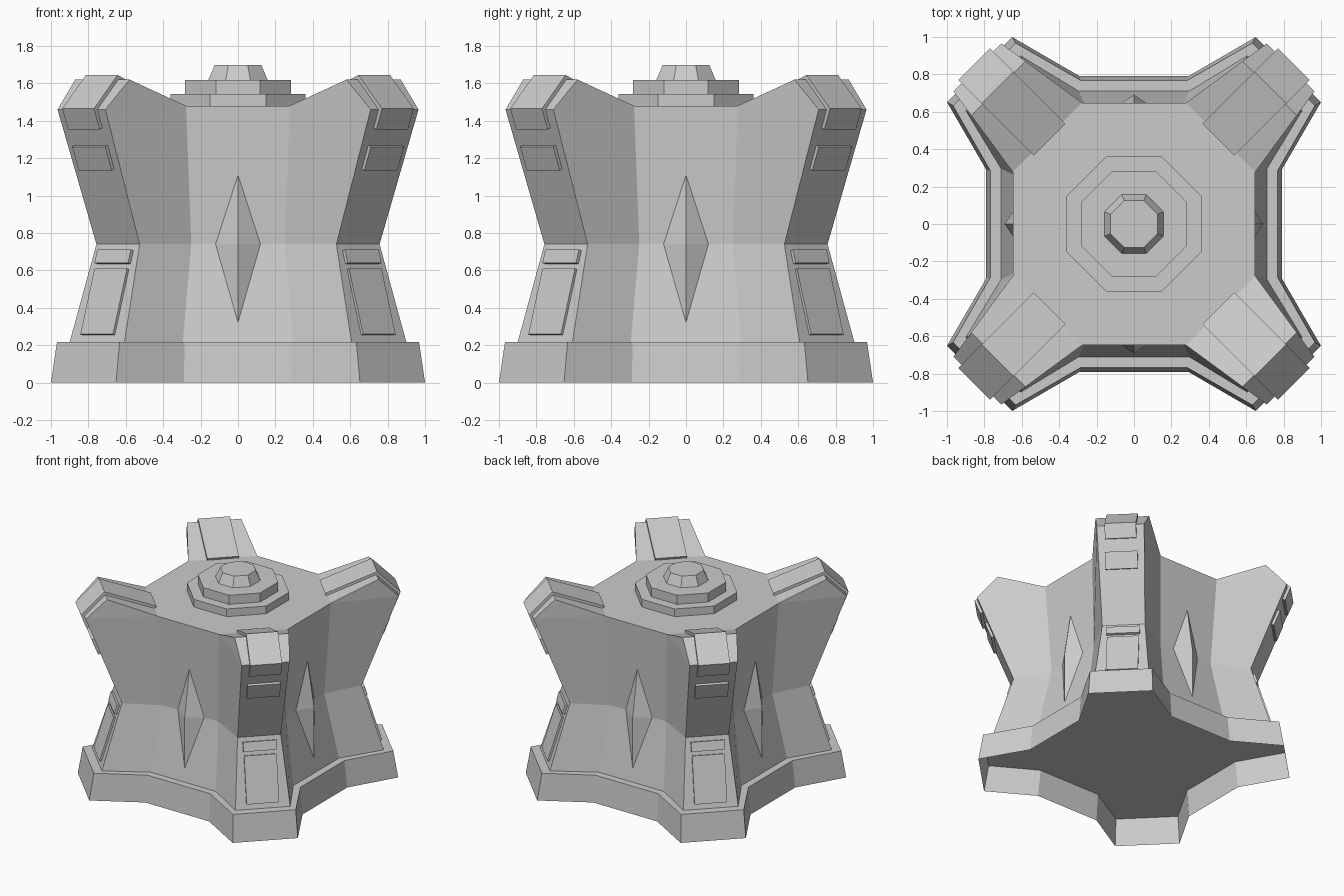
import bpy
import bmesh
import math
from mathutils import Vector, Matrix

if "Cube" in bpy.data.objects:
    bpy.data.objects.remove(bpy.data.objects["Cube"], do_unlink=True)

# Single matte grey for the whole structure
grey = bpy.data.materials.new("plain_grey")
grey.use_nodes = True
GREY = (0.6, 0.6, 0.6, 1.0)
grey.diffuse_color = GREY
grey.node_tree.nodes["Principled BSDF"].inputs["Base Color"].default_value = GREY

LEDGE = 0.217  # height of the plinth
WAIST = 0.74   # height of the narrowest section


def finish(name, bm):
    bmesh.ops.recalc_face_normals(bm, faces=bm.faces[:])
    mesh = bpy.data.meshes.new(name)
    bm.to_mesh(mesh)
    bm.free()
    mesh.materials.append(grey)
    obj = bpy.data.objects.new(name, mesh)
    bpy.context.collection.objects.link(obj)


def turn(k, offset=0.0):
    return Matrix.Rotation(k * math.pi / 2 + offset, 4, "Z")


def ring(bm, a, b, s, t, z_flat, z_tip):
    """Four-armed outline: flat side (a wide, b out), arm tip corners (s, t)."""
    quarter = [(-a, -b, z_flat), (a, -b, z_flat), (s, -t, z_tip), (t, -s, z_tip)]
    return [bm.verts.new(turn(k) @ Vector(p)) for k in range(4) for p in quarter]


def bridge(bm, low, high):
    n = len(low)
    for i in range(n):
        j = (i + 1) % n
        bm.faces.new((low[i], low[j], high[j], high[i]))


# Plinth: a shell that is open underneath, with a flat deck on top
bm = bmesh.new()
low = ring(bm, 0.29, 0.79, 0.652, 1.0, 0.0, 0.0)
high = ring(bm, 0.285, 0.768, 0.633, 0.968, LEDGE, LEDGE)
bridge(bm, low, high)
bm.faces.new(high)
finish("plinth", bm)

# Waisted body with four flared arms, standing on the deck
bm = bmesh.new()
rings = [
    ring(bm, 0.295, 0.71, 0.607, 0.90, LEDGE, LEDGE),
    ring(bm, 0.25, 0.61, 0.526, 0.757, WAIST, WAIST),
    ring(bm, 0.278, 0.648, 0.709, 0.965, 1.48, 1.46),
]
for low, high in zip(rings, rings[1:]):
    bridge(bm, low, high)
top = rings[-1]
bm.faces.new([top[4 * k + i] for k in range(4) for i in (0, 1)])
for k in range(4):
    flat, tip_a, tip_b = top[4 * k + 1:4 * k + 4]
    next_flat = top[(4 * k + 4) % 16]
    ridge_a = bm.verts.new(turn(k) @ Vector((0.58, -0.87, 1.62)))
    ridge_b = bm.verts.new(turn(k) @ Vector((0.87, -0.58, 1.62)))
    bm.faces.new((flat, ridge_a, ridge_b, next_flat))
    bm.faces.new((tip_a, tip_b, ridge_b, ridge_a))
    bm.faces.new((flat, tip_a, ridge_a))
    bm.faces.new((tip_b, next_flat, ridge_b))
finish("body", bm)


# Raised plates that follow the arm's profile, given as (radius, height) points
def offset_path(path, dist):
    pts = [Vector(p) for p in path]
    normals = []
    for p, q in zip(pts, pts[1:]):
        d = (q - p).normalized()
        normals.append(Vector((-d.y, d.x)))
    ends = [normals[0]] + normals + [normals[-1]]
    out = []
    for p, n, m in zip(pts, ends, ends[1:]):
        mid = (n + m).normalized()
        out.append(p + mid * dist / mid.dot(n))
    return out


def arm_plates(name, path, half, thick):
    outer = offset_path(path, thick)
    inner = offset_path(path, -0.005)
    n = len(path)
    bm = bmesh.new()
    for k in range(4):
        rot = turn(k, math.pi / 4)
        rows = []
        for side in (-half, half):
            rows.append([[bm.verts.new(rot @ Vector((p.x, side, p.y))) for p in line]
                         for line in (inner, outer)])
        (in_l, out_l), (in_r, out_r) = rows
        for i in range(n - 1):
            j = i + 1
            bm.faces.new((out_l[i], out_l[j], out_r[j], out_r[i]))
            bm.faces.new((in_l[i], in_l[j], in_r[j], in_r[i]))
            bm.faces.new((in_l[i], in_l[j], out_l[j], out_l[i]))
            bm.faces.new((in_r[i], in_r[j], out_r[j], out_r[i]))
        for i in (0, n - 1):
            bm.faces.new((in_l[i], out_l[i], out_r[i], in_r[i]))
    finish(name, bm)


def upper(z):
    return (0.907 + (z - WAIST) / 0.72 * 0.277, z)


def lower(z):
    return (0.907 + (WAIST - z) / 0.523 * 0.159, z)


arm_plates("arm_cap_strips", [(0.645, 1.477), (1.025, 1.62), upper(1.46), upper(1.362)], 0.12, 0.021)
arm_plates("upper_arm_plates", [upper(1.268), upper(1.142)], 0.125, 0.02)
arm_plates("small_lower_plates", [lower(0.705), lower(0.635)], 0.127, 0.02)
arm_plates("large_lower_plates", [lower(0.605), lower(0.255)], 0.123, 0.015)

# Diamond ridges on the four flat sides
bm = bmesh.new()
for k in range(4):
    points = [(0, -0.632, 1.11), (-0.12, -0.61, WAIST), (0, -0.692, 0.322),
              (0.12, -0.61, WAIST), (0, -0.692, WAIST), (0, -0.58, WAIST)]
    *rim, peak, back = [bm.verts.new(turn(k) @ Vector(p)) for p in points]
    for i in range(4):
        for apex in (peak, back):
            bm.faces.new((rim[i], rim[(i + 1) % 4], apex))
finish("side_diamonds", bm)


# Stepped octagonal roof tiers
def tier(name, bottom, top_size, z0, z1):
    bm = bmesh.new()
    grow = 1 / math.cos(math.pi / 8)
    place = Matrix.Translation((0, 0, (z0 + z1) / 2)) @ Matrix.Rotation(math.pi / 8, 4, "Z")
    bmesh.ops.create_cone(bm, cap_ends=True, segments=8, radius1=bottom * grow,
                          radius2=top_size * grow, depth=z1 - z0, matrix=place)
    finish(name, bm)


tier("roof_lower_tier", 0.36, 0.36, 1.475, 1.543)
tier("roof_upper_tier", 0.283, 0.283, 1.54, 1.618)
tier("roof_cap", 0.16, 0.125, 1.615, 1.697)
